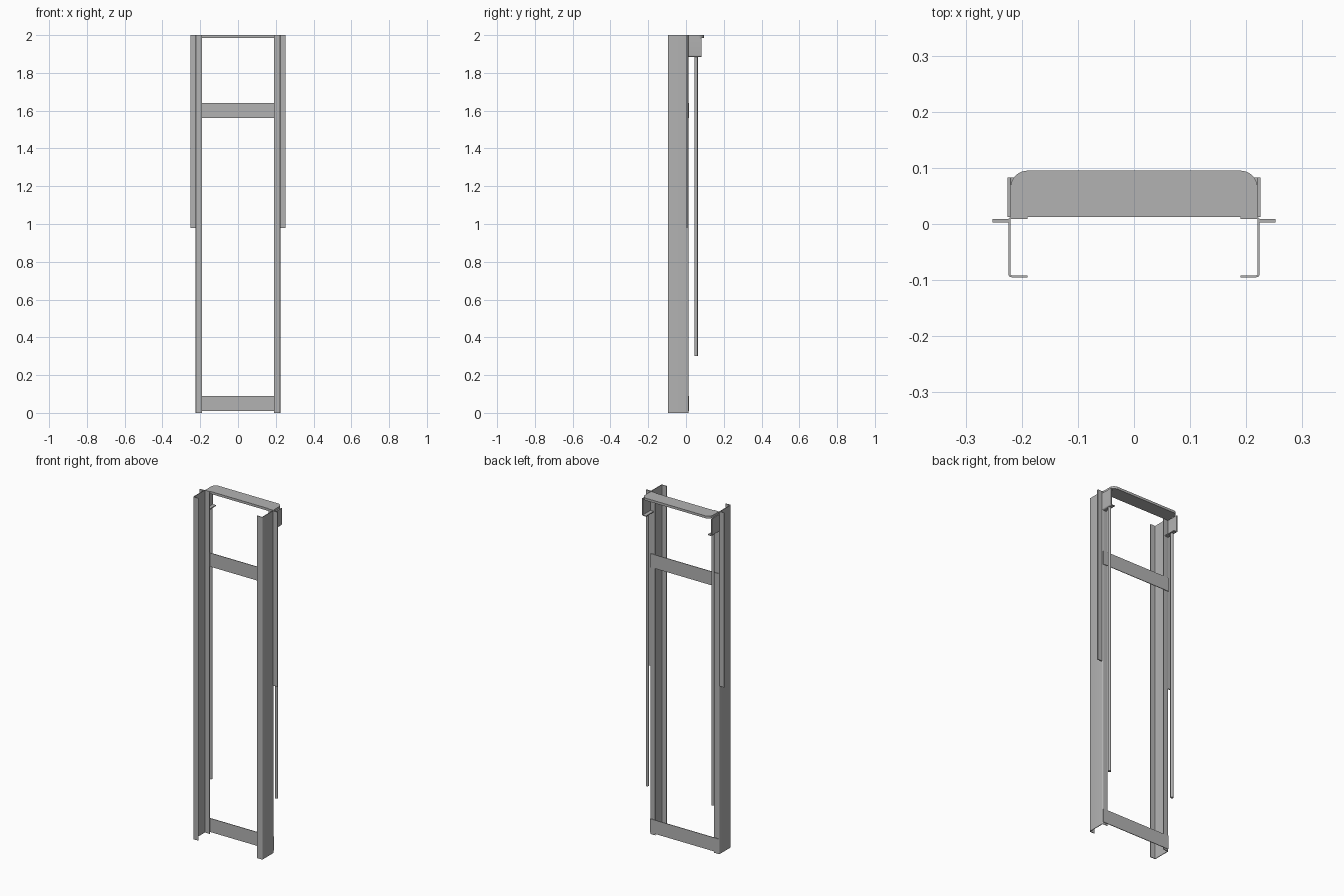
import bpy, bmesh, math
from mathutils import Vector

cube = bpy.data.objects.get("Cube")
if cube:
    bpy.data.objects.remove(cube, do_unlink=True)

steel = bpy.data.materials.new("grey_steel")
steel.use_nodes = True
GREY = (0.45, 0.45, 0.45, 1)
steel.diffuse_color = GREY
steel.node_tree.nodes["Principled BSDF"].inputs["Base Color"].default_value = GREY


def arc(cx, cy, r, start, end, steps=6):
    """Points along a circular arc, angles in degrees."""
    angles = [math.radians(start + (end - start) * i / steps) for i in range(steps + 1)]
    return [(cx + r * math.cos(a), cy + r * math.sin(a)) for a in angles]


def prism(name, profile, low, high, axis="Z", side=1):
    """Extrude a flat profile along Z (profile in x, y) or Y (profile in x, z)."""
    def place(p, h):
        x, v = p[0] * side, p[1]
        return Vector((x, v, h)) if axis == "Z" else Vector((x, h, v))
    bm = bmesh.new()
    base = bm.faces.new([bm.verts.new(place(p, low)) for p in profile])
    grown = bmesh.ops.extrude_face_region(bm, geom=[base])["geom"]
    shift = place((0, 0), high - low)
    bmesh.ops.translate(bm, vec=shift, verts=[g for g in grown if isinstance(g, bmesh.types.BMVert)])
    bmesh.ops.recalc_face_normals(bm, faces=bm.faces)
    return finish(name, bm)


def finish(name, bm):
    mesh = bpy.data.meshes.new(name)
    bm.to_mesh(mesh)
    bm.free()
    mesh.materials.append(steel)
    obj = bpy.data.objects.new(name, mesh)
    bpy.context.collection.objects.link(obj)
    bpy.ops.object.select_all(action="DESELECT")
    obj.select_set(True)
    bpy.context.view_layer.objects.active = obj
    bpy.ops.object.shade_smooth_by_angle(angle=math.radians(35))
    return obj


def rect(x0, x1, y0, y1):
    return [(x0, y0), (x1, y0), (x1, y1), (x0, y1)]


# Shared dimensions
OUT, LIP, T, R = 0.224, 0.19, 0.0036, 0.006
FRONT, BACK = -0.095, 0.0129

# Open channel section: lips face inwards, bends are rounded
channel = [(LIP, FRONT)]
channel += arc(OUT - R, FRONT + R, R, -90, 0)
channel += arc(OUT - R, BACK - R, R, 0, 90)
channel += [(LIP, BACK), (LIP, BACK - T)]
channel += arc(OUT - R, BACK - R, R - T, 90, 0)
channel += arc(OUT - R, FRONT + R, R - T, 0, -90)
channel += [(LIP, FRONT + T)]

# Bracket section: upright leg with a bent tab turned inwards at the bottom
B_OUT, B_LOW, B_T, B_R = 0.2255, 1.885, 0.005, 0.008
bracket = [(0.2, B_LOW)]
bracket += arc(B_OUT - B_R, B_LOW + B_R, B_R, -90, 0)
bracket += [(B_OUT, 1.986), (B_OUT - B_T, 1.986)]
bracket += arc(B_OUT - B_R, B_LOW + B_R, B_R - B_T, 0, -90)
bracket += [(0.2, B_LOW + B_T)]

for side, label in ((1, "left"), (-1, "right")):
    prism(f"{label}_channel_rail", channel, 0, 2, side=side)
    prism(f"{label}_side_strip", rect(OUT, 0.252, 0.0025, 0.0085), 0.98, 2, side=side)
    prism(f"{label}_bracket", bracket, BACK, 0.083, axis="Y", side=side)
    rod = arc(0.212, 0.054, 0.0085, 0, 337.5, 15)
    prism(f"{label}_hanging_rod", rod, 0.3, B_LOW, side=side)

# Cross bars fixed to the back of the rails
for name, low in (("lower_cross_bar", 0.01), ("upper_cross_bar", 1.56)):
    prism(name, rect(-0.22, 0.22, BACK, BACK + T), low, low + 0.08)

# Top plate with rounded rear corners
CR, PX, PY = 0.03, 0.22, 0.095
plate = [(-PX, BACK), (PX, BACK)]
plate += arc(PX - CR, PY - CR, CR, 0, 90, 10)
plate += arc(CR - PX, PY - CR, CR, 90, 180, 10)
prism("top_plate", plate, 1.986, 2)
